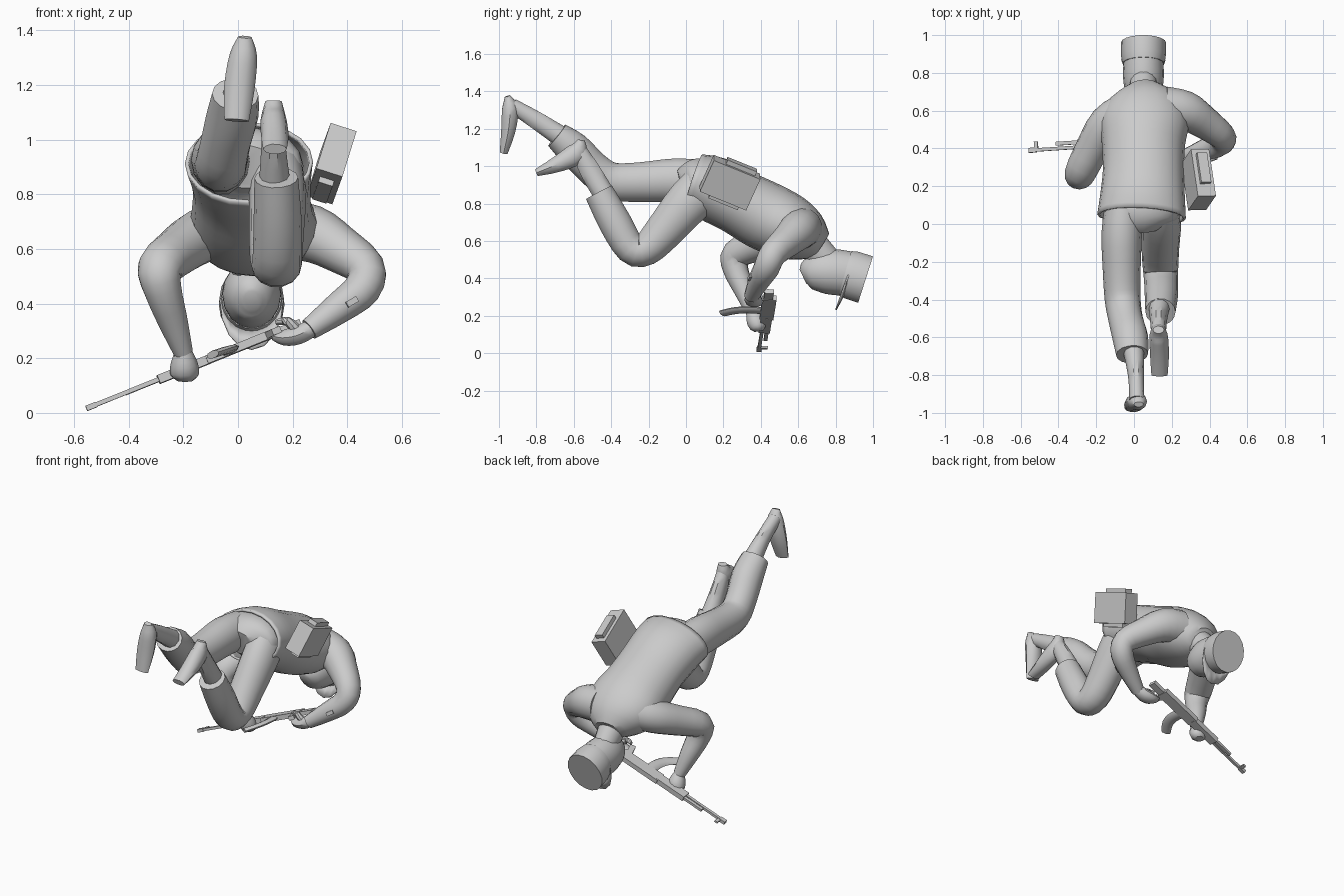
import bpy, bmesh, math
from mathutils import Vector, Matrix

grey = bpy.data.materials.new("plain grey")
grey.diffuse_color = (0.6, 0.6, 0.6, 1)


def finish(name, bm, angle=40):
    bmesh.ops.recalc_face_normals(bm, faces=bm.faces)
    me = bpy.data.meshes.new(name)
    bm.to_mesh(me)
    bm.free()
    me.materials.append(grey)
    ob = bpy.data.objects.new(name, me)
    bpy.context.collection.objects.link(ob)
    bpy.context.view_layer.objects.active = ob
    ob.select_set(True)
    bpy.ops.object.shade_smooth_by_angle(angle=math.radians(angle))
    ob.select_set(False)
    return ob


def smooth_path(s, steps):
    """Catmull-Rom through sections of (x, y, z, half width, half depth)."""
    out = []
    for i in range(len(s) - 1):
        p0, p1, p2, p3 = s[max(i - 1, 0)], s[i], s[i + 1], s[min(i + 2, len(s) - 1)]
        for k in range(steps):
            t = k / steps
            out.append([0.5 * (2 * b + (c - a) * t + (2 * a - 5 * b + 4 * c - d) * t * t
                               + (3 * b - a - 3 * c + d) * t ** 3)
                        for a, b, c, d in zip(p0, p1, p2, p3)])
    return out + [list(s[-1])]


def tube(name, sections, ref=(1, 0, 0), sides=14, steps=3, caps=(True, True), angle=40):
    s = smooth_path(sections, steps)
    ref = Vector(ref)
    bm = bmesh.new()
    rings = []
    for i, (x, y, z, a, b) in enumerate(s):
        t = (Vector(s[min(i + 1, len(s) - 1)][:3]) - Vector(s[max(i - 1, 0)][:3])).normalized()
        u = (ref - t * ref.dot(t)).normalized()
        v = t.cross(u)
        rings.append([bm.verts.new(Vector((x, y, z)) + u * a * math.cos(w) + v * b * math.sin(w))
                      for w in (2 * math.pi * k / sides for k in range(sides))])
    for r, q in zip(rings, rings[1:]):
        for k in range(sides):
            m = (k + 1) % sides
            bm.faces.new((r[k], r[m], q[m], q[k]))
    for cap, ring in zip(caps, (rings[0], rings[-1])):
        if cap:
            bm.faces.new(ring)
    return finish(name, bm, angle)


def box(name, centre, axes, size):
    """Box along three given axes."""
    bm = bmesh.new()
    bmesh.ops.create_cube(bm, size=1)
    m = Matrix([ax * s for ax, s in zip(axes, size)]).transposed().to_4x4()
    m.translation = centre
    bmesh.ops.transform(bm, matrix=m, verts=bm.verts)
    return finish(name, bm, 20)


def frame(a, b):
    """Right-angled axes: a, then b squared against a, then their normal."""
    a = Vector(a).normalized()
    b = Vector(b)
    b = (b - a * a.dot(b)).normalized()
    return a, b, a.cross(b)


# Jacket: open hem at the hips, closed at the neck
jacket = tube("jacket", [
    (0.04, 0.04, 0.915, 0.235, 0.155), (0.045, 0.14, 0.88, 0.225, 0.175),
    (0.05, 0.28, 0.81, 0.215, 0.175), (0.05, 0.42, 0.735, 0.22, 0.185),
    (0.055, 0.55, 0.675, 0.235, 0.175), (0.055, 0.65, 0.62, 0.19, 0.14),
    (0.05, 0.72, 0.575, 0.09, 0.08)], sides=20, caps=(False, True))
solid = jacket.modifiers.new("cloth thickness", "SOLIDIFY")
solid.thickness = 0.014

# Trousers
tube("trouser_seat", [(0.04, 0.2, 0.85, 0.16, 0.12), (0.04, 0.1, 0.9, 0.2, 0.14),
                      (0.03, 0.03, 0.91, 0.18, 0.125), (0.03, -0.03, 0.9, 0.1, 0.08)], sides=18)
tube("straight_trouser_leg", [
    (-0.05, 0.12, 0.91, 0.1, 0.12), (-0.065, -0.05, 0.925, 0.107, 0.12),
    (-0.065, -0.25, 0.915, 0.1, 0.108), (-0.06, -0.4, 0.92, 0.095, 0.103),
    (-0.045, -0.5, 0.99, 0.092, 0.095), (-0.02, -0.6, 1.09, 0.095, 0.095),
    (-0.01, -0.69, 1.165, 0.085, 0.075)])
tube("bent_trouser_leg", [
    (0.13, 0.13, 0.91, 0.1, 0.13), (0.145, 0.02, 0.815, 0.105, 0.125),
    (0.14, -0.12, 0.65, 0.1, 0.105), (0.14, -0.215, 0.555, 0.095, 0.09),
    (0.143, -0.295, 0.56, 0.09, 0.085), (0.145, -0.38, 0.7, 0.088, 0.09),
    (0.14, -0.465, 0.86, 0.08, 0.08)])

# Ankles and feet
tube("straight_ankle", [(-0.005, -0.64, 1.14, 0.06, 0.06), (0.01, -0.8, 1.245, 0.042, 0.05),
                        (0.015, -0.93, 1.325, 0.04, 0.04)], sides=10)
tube("straight_foot", [(0.025, -0.955, 1.375, 0.025, 0.015), (0.02, -0.94, 1.31, 0.05, 0.045),
                       (0.005, -0.95, 1.19, 0.056, 0.04), (-0.005, -0.975, 1.07, 0.045, 0.022)],
     sides=10)
tube("bent_ankle", [(0.135, -0.42, 0.82, 0.06, 0.06), (0.13, -0.51, 0.97, 0.045, 0.058),
                    (0.13, -0.57, 1.08, 0.04, 0.045)], sides=10)
tube("bent_foot", [(0.13, -0.56, 1.14, 0.03, 0.02), (0.13, -0.585, 1.07, 0.048, 0.06),
                   (0.135, -0.69, 1.01, 0.05, 0.045), (0.135, -0.8, 0.965, 0.043, 0.02)], sides=10)

# Sleeves
tube("forward_sleeve", [
    (-0.04, 0.6, 0.68, 0.1, 0.1), (-0.14, 0.53, 0.645, 0.1, 0.1),
    (-0.22, 0.4, 0.59, 0.09, 0.09), (-0.285, 0.27, 0.53, 0.083, 0.08),
    (-0.275, 0.265, 0.45, 0.07, 0.068), (-0.24, 0.31, 0.34, 0.056, 0.056),
    (-0.2, 0.355, 0.22, 0.036, 0.036)], ref=(1, 0.3, 0.3))
tube("rear_sleeve", [
    (0.16, 0.62, 0.67, 0.11, 0.11), (0.27, 0.6, 0.655, 0.105, 0.105),
    (0.37, 0.54, 0.6, 0.088, 0.088), (0.465, 0.465, 0.53, 0.073, 0.073),
    (0.455, 0.43, 0.455, 0.07, 0.068), (0.37, 0.39, 0.385, 0.058, 0.058),
    (0.26, 0.35, 0.305, 0.04, 0.04)], ref=(0, 1, 0.2))
box("cuff_button", Vector((0.415, 0.35, 0.405)), frame((0.85, 0.3, 0.5), (0, 1, 0)),
    (0.045, 0.03, 0.022))

# Hands gripping
tube("forward_hand", [(-0.2, 0.35, 0.23, 0.03, 0.03), (-0.197, 0.37, 0.18, 0.05, 0.05),
                      (-0.195, 0.385, 0.14, 0.052, 0.045), (-0.195, 0.39, 0.118, 0.03, 0.025)],
     sides=10)
tube("rear_hand", [(0.27, 0.355, 0.31, 0.036, 0.034), (0.22, 0.36, 0.285, 0.048, 0.036),
                   (0.17, 0.37, 0.275, 0.045, 0.03), (0.13, 0.38, 0.28, 0.025, 0.015)],
     ref=(0, 1, 0), sides=10)
tube("rear_thumb", [(0.22, 0.35, 0.3, 0.02, 0.02), (0.18, 0.345, 0.335, 0.018, 0.018),
                    (0.14, 0.36, 0.33, 0.01, 0.01)], sides=8)

# Neck, head and cap
tube("neck", [(0.05, 0.66, 0.6, 0.085, 0.085), (0.05, 0.76, 0.485, 0.07, 0.08)], steps=2)
tube("head", [(0.05, 0.625, 0.41, 0.03, 0.04), (0.05, 0.65, 0.42, 0.07, 0.08),
              (0.05, 0.71, 0.433, 0.098, 0.11), (0.05, 0.78, 0.435, 0.108, 0.122),
              (0.05, 0.87, 0.425, 0.105, 0.12)], sides=16)
tube("cap_band", [(0.05, 0.85, 0.428, 0.11, 0.125), (0.05, 0.885, 0.418, 0.118, 0.132),
                  (0.05, 0.96, 0.394, 0.12, 0.132)], sides=18, steps=1)
bm = bmesh.new()
outer, inner = [], []
for k in range(9):
    w = math.pi * k / 8
    c, s = math.cos(w), math.sin(w)
    inner.append(bm.verts.new((0.05 + 0.112 * c, 0.875 - 0.035 * s, 0.42 - 0.125 * s)))
    outer.append(bm.verts.new((0.05 + 0.118 * c, 0.87 - 0.065 * s, 0.415 - 0.185 * s)))
for k in range(8):
    bm.faces.new((inner[k], inner[k + 1], outer[k + 1], outer[k]))
visor = finish("cap_visor", bm)
visor.modifiers.new("visor thickness", "SOLIDIFY").thickness = 0.008

# Hip pouch with raised flaps at both ends
L, U, W = frame((-0.04, 0.27, -0.11), (0.06, 0.06, 0.19))
pc = Vector((0.342, 0.235, 0.912))
box("pouch", pc, (L, U, W), (0.27, 0.19, 0.1))
box("pouch_flap", pc + U * 0.1 + L * 0.02, (L, U, W), (0.17, 0.04, 0.055))
box("pouch_base", pc - U * 0.1 + L * 0.01, (L, U, W), (0.17, 0.035, 0.055))

# Rifle: laid along G, with its underside facing -y
G, D, N = frame((0.77, 0.05, 0.31), (0, -1, 0.05))
muzzle = Vector((-0.55, 0.39, 0.018))


def at(along, down):
    return muzzle + G * along + D * down


box("barrel", at(0.15, 0), (G, D, N), (0.3, 0.018, 0.016))
box("front_sight", at(0.035, -0.02), (G, D, N), (0.02, 0.05, 0.012))
box("muzzle_brake", at(0.015, 0), (G, D, N), (0.04, 0.026, 0.02))
box("gas_tube", at(0.24, -0.026), (G, D, N), (0.18, 0.02, 0.016))
box("handguard", at(0.38, -0.012), (G, D, N), (0.2, 0.06, 0.032))
box("receiver", at(0.61, -0.012), (G, D, N), (0.28, 0.075, 0.03))
box("butt", at(0.79, -0.005), (G, D, N), (0.1, 0.05, 0.024))
box("pistol_grip", at(0.73, 0.05), frame(D + G * 0.3, G), (0.09, 0.035, 0.024))
tube("magazine", [(*at(0.56, 0.0), 0.036, 0.014), (*at(0.558, 0.09), 0.035, 0.014),
                  (*at(0.535, 0.16), 0.033, 0.014), (*at(0.485, 0.225), 0.03, 0.014)],
     ref=G, sides=8)
